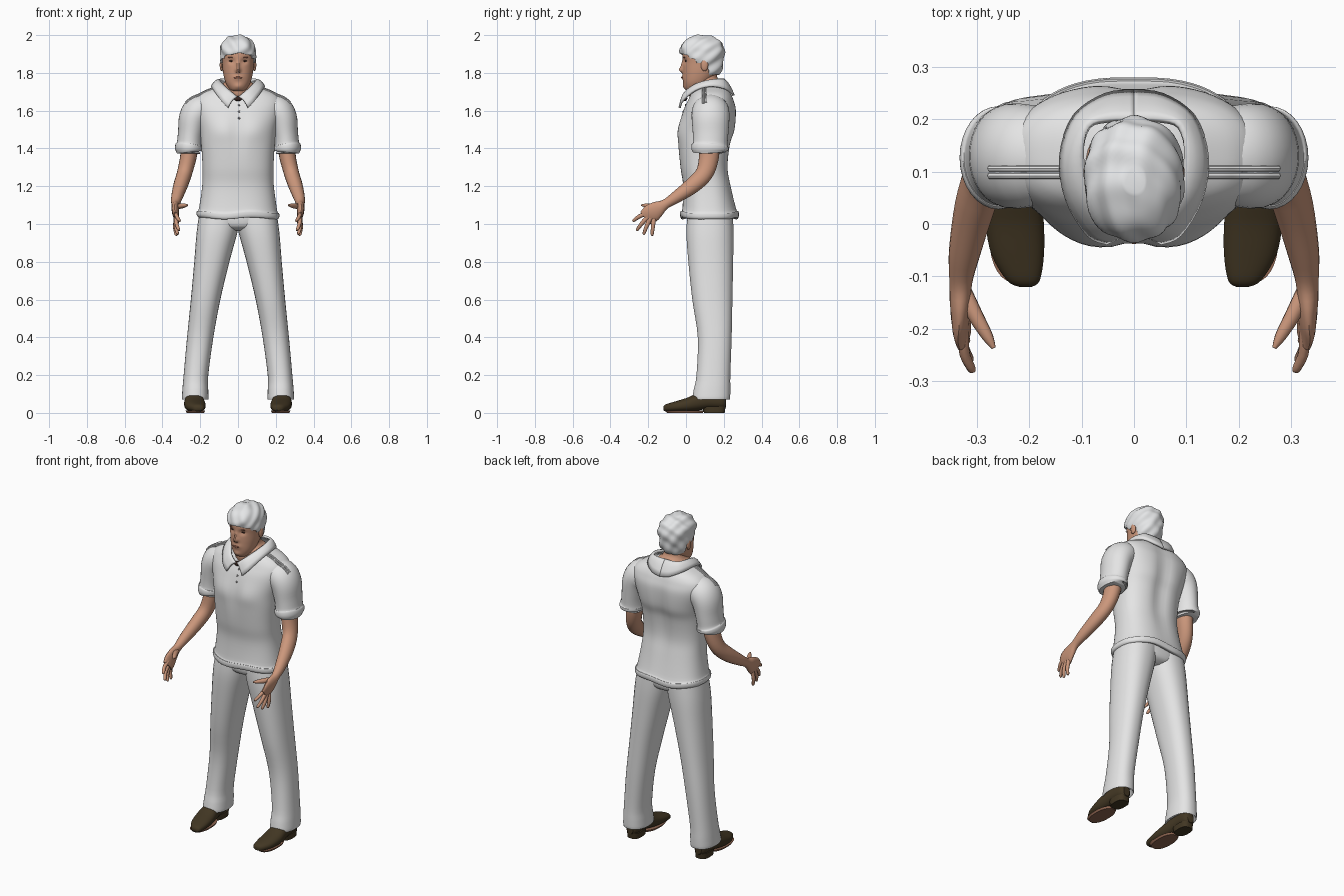
import bpy, bmesh, math
from mathutils import Vector

def material(name, rgb):
    m = bpy.data.materials.new(name)
    m.diffuse_color = (*rgb, 1)
    return m

CLOTH = material("white cloth", (0.78, 0.78, 0.78))
HAIR = material("white hair", (0.80, 0.81, 0.82))
SKIN = material("skin", (0.60, 0.31, 0.20))
LIP = material("lip", (0.36, 0.14, 0.09))
DARK = material("dark brown", (0.045, 0.02, 0.015))
SHOE = material("shoe leather", (0.055, 0.038, 0.017))
SOLE = material("sole brown", (0.27, 0.13, 0.08))
GREY = material("button grey", (0.25, 0.24, 0.24))

def smooth_rows(rows, steps):
    """Catmull-Rom interpolation of rows of numbers."""
    out = []
    for i in range(len(rows) - 1):
        a, b, c, d = (rows[max(0, min(len(rows) - 1, i + k))] for k in (-1, 0, 1, 2))
        for s in range(steps):
            t = s / steps
            out.append([0.5 * (2 * q + (r - p) * t + (2 * p - 5 * q + 4 * r - w) * t * t
                               + (3 * q - p - 3 * r + w) * t ** 3)
                        for p, q, r, w in zip(a, b, c, d)])
    return out + [list(rows[-1])]

def finish(name, bm, mat, mirror=False, angle=40):
    bmesh.ops.remove_doubles(bm, verts=bm.verts, dist=0.0001)
    bmesh.ops.recalc_face_normals(bm, faces=bm.faces)
    me = bpy.data.meshes.new(name)
    bm.to_mesh(me)
    bm.free()
    me.materials.append(mat)
    ob = bpy.data.objects.new(name, me)
    bpy.context.collection.objects.link(ob)
    bpy.ops.object.select_all(action='DESELECT')
    ob.select_set(True)
    bpy.context.view_layer.objects.active = ob
    bpy.ops.object.shade_smooth_by_angle(angle=math.radians(angle))
    if mirror:
        ob.modifiers.new("Mirror", 'MIRROR').use_mirror_merge = False
    return ob

def skin_rings(bm, rings):
    vs = [[bm.verts.new(p) for p in ring] for ring in rings]
    n = len(vs[0])
    for a, b in zip(vs, vs[1:]):
        for i in range(n):
            bm.faces.new((a[i], a[(i + 1) % n], b[(i + 1) % n], b[i]))
    bm.faces.new(vs[0])
    bm.faces.new(vs[-1])

def loft(name, rows, mat, axis='Z', n=32, steps=4, power=2.3, deform=None, mirror=False):
    """Rows: position along the axis, then min/max of the two other axes."""
    rings = []
    for h, a0, a1, b0, b1 in smooth_rows(rows, steps):
        ring = []
        for i in range(n):
            t = 2 * math.pi * (i + 0.5) / n
            c, s = (math.copysign(abs(f(t)) ** (2 / power), f(t)) for f in (math.cos, math.sin))
            a, b = (a0 + a1) / 2 + (a1 - a0) / 2 * c, (b0 + b1) / 2 + (b1 - b0) / 2 * s
            p = Vector((a, b, h) if axis == 'Z' else (a, h, b))
            ring.append(deform(p) if deform else p)
        rings.append(ring)
    bm = bmesh.new()
    skin_rings(bm, rings)
    return finish(name, bm, mat, mirror)

def tube(name, rows, mat, n=16, steps=4, mirror=True):
    """Rows: centre x, y, z, side radius, front-to-back radius."""
    rows = smooth_rows(rows, steps)
    pts = [Vector(r[:3]) for r in rows]
    rings = []
    for i, r in enumerate(rows):
        t = (pts[min(i + 1, len(pts) - 1)] - pts[max(i - 1, 0)]).normalized()
        v = (Vector((0, 1, 0)) - t * t.y).normalized()
        u = t.cross(v)
        rings.append([pts[i] + u * r[3] * math.cos(2 * math.pi * k / n)
                      + v * r[4] * math.sin(2 * math.pi * k / n) for k in range(n)])
    bm = bmesh.new()
    skin_rings(bm, rings)
    return finish(name, bm, mat, mirror)

def blob(name, centre, size, mat, mirror=False):
    bm = bmesh.new()
    bmesh.ops.create_uvsphere(bm, u_segments=16, v_segments=10, radius=1)
    bmesh.ops.scale(bm, vec=size, verts=bm.verts)
    bmesh.ops.translate(bm, vec=centre, verts=bm.verts)
    return finish(name, bm, mat, mirror)

def hit(ob, origin, direction):
    bpy.context.view_layer.update()
    ok, p, _, _ = ob.ray_cast(Vector(origin), Vector(direction))
    return p if ok else None

def bump(a, b, sa, sb):
    return math.exp(-(a / sa) ** 2 - (b / sb) ** 2)

# Shirt body: hem roll, waist, chest and sloping shoulders
def torso_shape(p):
    if p.y > 0.12:
        p.y -= 0.018 * bump(p.x, p.z - 1.45, 0.045, 0.25)
    else:
        p.y += 0.010 * bump(p.x, p.z - 1.48, 0.03, 0.12)
        p.y -= 0.008 * bump(abs(p.x) - 0.09, p.z - 1.5, 0.06, 0.06)
    p.z += 0.006 * math.sin(p.x * 22) * bump(p.z - 1.05, 0, 0.06, 1)
    return p

shirt = loft("shirt_body", [
    (1.045, -.18, .18, .01, .24), (1.03, -.205, .205, -.02, .27), (1.04, -.218, .218, -.03, .28),
    (1.062, -.218, .218, -.03, .28), (1.075, -.208, .208, -.02, .268), (1.2, -.19, .19, -.015, .24),
    (1.3, -.188, .188, -.03, .225), (1.42, -.195, .195, -.042, .238), (1.5, -.205, .205, -.04, .262),
    (1.6, -.232, .232, -.015, .268), (1.655, -.232, .232, .01, .255), (1.69, -.20, .20, .028, .24),
    (1.715, -.145, .145, .045, .222), (1.732, -.098, .098, .055, .205)],
    CLOTH, n=64, steps=5, power=2.5, deform=torso_shape)

# Short sleeves with a rolled cuff
sleeve = tube("sleeve", [
    (.14, .13, 1.605, .075, .085), (.20, .13, 1.60, .086, .098), (.233, .13, 1.56, .080, .10),
    (.249, .13, 1.48, .069, .094), (.256, .128, 1.425, .068, .092), (.258, .127, 1.412, .074, .098),
    (.26, .126, 1.392, .073, .097), (.26, .126, 1.384, .062, .085), (.258, .126, 1.40, .045, .06)],
    CLOTH, n=32)

# Raised shoulder and armhole seams laid on the cloth
def seam(name, points, direction, radius):
    rows = []
    for x, y, z in points:
        found = [h for h in (hit(o, (x, y, z), direction) for o in (shirt, sleeve)) if h]
        if found:
            rows.append((*max(found, key=lambda h: -h.dot(Vector(direction))), radius, radius))
    tube(name, rows, CLOTH, n=8)

for y in (.092, .106):
    seam("shoulder_seam", [(.12 + .026 * i, y, 2) for i in range(7)], (0, 0, -1), .006)

# Collar: two flaps folded over the neckline
inner = smooth_rows([(.004, -.012, 1.672), (.045, .005, 1.705), (.082, .06, 1.738),
                     (.096, .13, 1.758), (.085, .185, 1.765), (.045, .198, 1.765), (0, .198, 1.765)], 4)
outer = smooth_rows([(.052, -.034, 1.615), (.088, -.018, 1.652), (.128, .05, 1.708),
                     (.138, .13, 1.728), (.112, .205, 1.715), (.055, .245, 1.69), (0, .252, 1.68)], 4)
bm = bmesh.new()
grid = []
for a, b in zip(inner, outer):
    a, b = Vector(a), Vector(b)
    grid.append([bm.verts.new(a.lerp(b, t) + Vector((0, 0, .012 * math.sin(math.pi * t))))
                 for t in (0, .25, .5, .75, 1)])
for r, s in zip(grid, grid[1:]):
    for i in range(4):
        bm.faces.new((r[i], r[i + 1], s[i + 1], s[i]))
collar = finish("collar", bm, CLOTH, mirror=True)
solid = collar.modifiers.new("Thickness", 'SOLIDIFY')
solid.thickness, solid.offset = .012, 0

# Placket opening and buttons
blob("neck_opening", (0, -.005, 1.665), (.022, .012, .014), DARK)
for z in (1.63, 1.595, 1.56):
    p = hit(shirt, (.006, -1, z), (0, 1, 0))
    blob("button", p, (.006, .004, .006), GREY)

# Trousers
loft("trouser_leg", [
    (.10, .175, .275, .07, .215), (.07, .157, .296, .035, .232), (.12, .157, .295, .04, .235),
    (.2, .157, .288, .055, .235), (.4, .13, .27, .062, .242), (.6, .093, .25, .033, .246),
    (.8, .045, .232, .012, .25), (.95, .004, .220, .002, .252), (1.06, -.02, .205, .008, .248)],
    CLOTH, n=32, power=2.3, mirror=True)
loft("trouser_seat", [(.965, -.06, .06, .06, .2), (.99, -.14, .14, .015, .24),
                      (1.06, -.195, .195, .008, .248)], CLOTH, power=2.6)

# Shoes with soles and heels
loft("shoe", [
    (-.12, .195, .22, .015, .032), (-.108, .18, .243, .008, .045), (-.06, .172, .272, .006, .06),
    (0, .172, .284, .006, .078), (.05, .178, .284, .010, .098), (.12, .188, .276, .022, .11),
    (.19, .193, .268, .022, .105), (.212, .21, .252, .03, .09)], SHOE, axis='Y', mirror=True)
loft("shoe_sole", [(0, .18, .272, -.10, .09), (.012, .174, .278, -.112, .095)],
     SOLE, steps=1, power=2.3, mirror=True)
loft("shoe_heel", [(0, .192, .268, .095, .205), (.035, .19, .27, .085, .21)],
     SHOE, steps=1, power=2.8, mirror=True)

# Bare arms, hands and fingers
tube("arm", [
    (.25, .125, 1.47, .05, .055), (.262, .122, 1.36, .044, .053), (.283, .098, 1.27, .040, .047),
    (.304, .035, 1.205, .038, .043), (.324, -.055, 1.14, .030, .032), (.331, -.11, 1.105, .022, .026),
    (.332, -.15, 1.08, .020, .042), (.330, -.185, 1.055, .017, .050), (.325, -.215, 1.032, .012, .042)],
    SKIN, n=20)
fingers = [((-.205, 1.06), (.309, -.283, 1.015)), ((-.20, 1.04), (.313, -.262, .965)),
           ((-.19, 1.03), (.320, -.225, .944)), ((-.17, 1.03), (.328, -.18, .938))]
for (y, z), tip in fingers:
    base, tip = Vector((.328, y, z)), Vector(tip)
    mid = base.lerp(tip, .55) + Vector((.006, 0, .004))
    tube("finger", [(*base, .012, .013), (*mid, .010, .011), (*base.lerp(tip, .93), .008, .008),
                    (*tip, .003, .003)], SKIN, n=10, steps=3)
tube("thumb", [(.325, -.13, 1.092, .014, .016), (.303, -.175, 1.095, .014, .015),
               (.28, -.215, 1.098, .010, .011), (.268, -.237, 1.10, .004, .004)], SKIN, n=10)

# Neck
loft("neck", [(1.64, -.03, .03, .03, .15), (1.70, -.07, .07, .012, .19), (1.735, -.092, .092, .03, .2),
              (1.752, -.07, .07, .04, .185), (1.78, -.06, .06, .045, .165), (1.84, -.06, .06, .05, .165)],
     SKIN, power=2.1)

# Head with nose, brow, eye sockets and lips shaped in
def face_shape(p):
    if p.y < .06:
        p.y += .009 * bump(abs(p.x) - .034, p.z - 1.862, .018, .014)
        p.y -= .020 * bump(p.x, p.z - 1.815, .013, .014) + .012 * bump(p.x, p.z - 1.84, .010, .025)
        p.y -= .007 * bump(p.x, p.z - 1.776, .025, .014) + .006 * bump(p.x, p.z - 1.728, .02, .014)
    return p

head = loft("head", [
    (1.703, -.028, .028, .012, .06), (1.715, -.046, .046, -.005, .10), (1.75, -.066, .066, -.014, .13),
    (1.80, -.079, .079, -.016, .168), (1.85, -.084, .084, -.016, .185), (1.90, -.086, .086, -.018, .19),
    (1.95, -.076, .076, -.006, .18), (1.985, -.04, .04, .04, .14)],
    SKIN, n=80, steps=8, power=2.15, deform=face_shape)

def on_face(name, x, z, size, mat, mirror=False):
    blob(name, hit(head, (x, -1, z), (0, 1, 0)), size, mat, mirror)

on_face("eye", .034, 1.863, (.013, .004, .0045), DARK, True)
on_face("eyebrow", .036, 1.882, (.018, .004, .003), LIP, True)
on_face("nostril", .008, 1.803, (.004, .003, .002), DARK, True)
on_face("mouth", 0, 1.775, (.024, .004, .005), LIP)
blob("ear", (.087, .098, 1.842), (.010, .020, .033), SKIN, True)

# Hair cap: lower rim follows the hairline, gentle waves on top
def hair_shape(p):
    line = 1.79
    for y, z in ((.115, 1.835), (.088, 1.852), (.055, 1.875), (.02, 1.893)):
        if p.y < y:
            line = z
    if p.y < .01:
        line = 1.893 + .012 * bump(p.x - .01, 0, .04, 1)
    p.z = max(p.z, line)
    w = .0028 * (math.sin(p.x * 95 + p.z * 60) + math.sin(p.y * 80 - p.z * 90 + p.x * 30))
    return p + (p - Vector((0, .085, 1.88))).normalized() * w

loft("hair", [
    (1.78, -.058, .058, .03, .170), (1.81, -.080, .080, -.0, .186), (1.85, -.090, .090, -.018, .197),
    (1.90, -.095, .095, -.030, .203), (1.935, -.093, .093, -.030, .200), (1.965, -.078, .078, -.014, .183),
    (1.986, -.055, .055, .015, .155), (1.998, -.02, .02, .06, .11)],
    HAIR, n=56, steps=5, power=2.15, deform=hair_shape)
